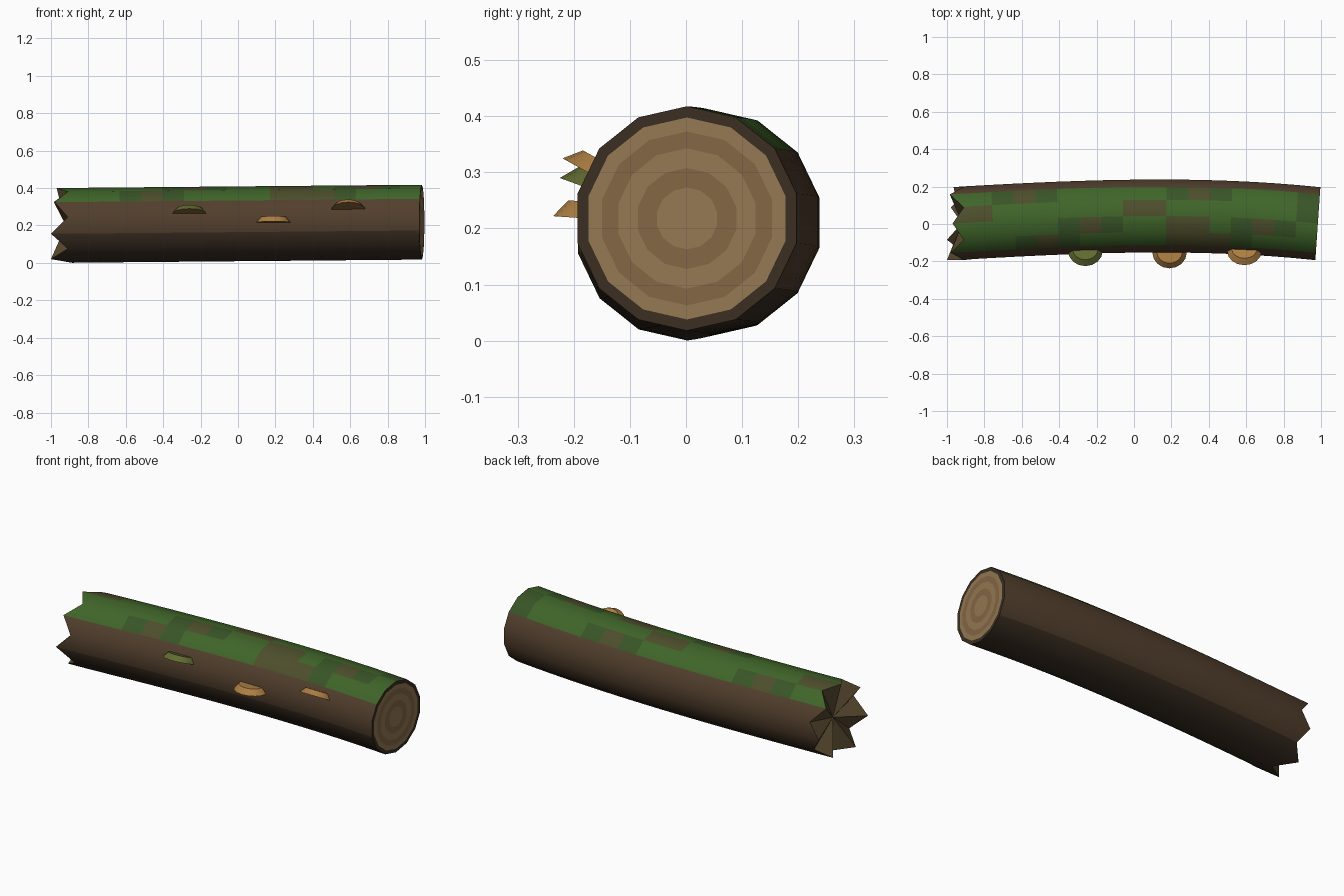
import bpy, bmesh
from math import sin, cos, pi, radians
from mathutils import Vector

if "Cube" in bpy.data.objects:
    bpy.data.objects.remove(bpy.data.objects["Cube"])

def material(name, rgb):
    m = bpy.data.materials.new(name)
    m.diffuse_color = (*rgb, 1)
    m.use_nodes = True
    m.node_tree.nodes["Principled BSDF"].inputs["Base Color"].default_value = m.diffuse_color
    return m

BARK, DARK, MOSS, MOSS2, MIX, WOOD, WOOD2, ROT = range(8)
log_mats = [material(n, c) for n, c in [
    ("bark", (.085, .05, .026)), ("dark_bark", (.042, .027, .016)),
    ("moss", (.05, .13, .022)), ("deep_moss", (.04, .09, .02)),
    ("mossy_bark", (.075, .075, .025)), ("wood", (.30, .19, .085)),
    ("wood_ring", (.23, .135, .06)), ("rotten_wood", (.10, .07, .03))]]
fungus_mat = material("fungus", (.42, .21, .055))
rim_mat = material("fungus_rim", (.27, .14, .04))
green_mat = material("mossy_fungus", (.12, .15, .03))

SIDES, SEGS, R = 14, 16, .2

def centre(x):
    # gentle sideways bow, rising slightly to the right
    return Vector((x, .042 * (1 - x * x) + .012 * x * (1 - x * x), .209 + .009 * x))

def ring_point(x, i, r=R):
    a = 2 * pi * i / SIDES          # 0 = top, increasing towards the front
    p = centre(x) + Vector((0, -sin(a) * r, cos(a) * r))
    p.x += .07 * x * (p.y - centre(x).y)
    return p

def finish(bm, name, mats):
    bmesh.ops.recalc_face_normals(bm, faces=bm.faces)
    me = bpy.data.meshes.new(name)
    bm.to_mesh(me)
    bm.free()
    for m in mats:
        me.materials.append(m)
    ob = bpy.data.objects.new(name, me)
    bpy.context.collection.objects.link(ob)
    bpy.ops.object.select_all(action='DESELECT')
    ob.select_set(True)
    bpy.context.view_layer.objects.active = ob
    bpy.ops.object.shade_smooth_by_angle(angle=radians(30))
    return ob

def bark_colour(x, i):
    # moss lies on the upper four strips, broken by bare patches
    k = (i + SIDES // 2) % SIDES - SIDES // 2      # -2..1 is the top
    if -2 <= k <= 1:
        w = sin(x * 7.3 + k * 1.9) + .7 * sin(x * 13 - k * 2.6 + 1)
        if (.22 < x < .45 and k >= 0) or w < -1.15:
            return MIX
        return MOSS2 if w < -.2 else MOSS
    return DARK if k >= 4 or k <= -6 else BARK

# log body: bowed tube with a broken left rim
bm = bmesh.new()
spikes = {0: -.97, 2: -.98, 4: -1, 6: -1, 8: -.98, 10: -.965, 12: -.985}
rings = []
for s in range(SEGS + 1):
    x = -.87 + s * 1.853 / SEGS
    rings.append([bm.verts.new(ring_point(x, i)) for i in range(SIDES)])
rim = []
for i in range(SIDES):
    p = ring_point(-.96, i)
    p.x = spikes.get(i, -.885 if i == 7 else -.91)
    rim.append(bm.verts.new(p))
rings.insert(0, rim)

def bridge(a, b, colour):
    for i in range(SIDES):
        j = (i + 1) % SIDES
        f = bm.faces.new((a[i], a[j], b[j], b[i]))
        f.material_index = colour(i)

for a, b in zip(rings, rings[1:]):
    x = (a[1].co.x + b[1].co.x) / 2
    bridge(a, b, lambda i: bark_colour(x, i))

# broken end: splinters folding in to a hollow centre
tip = bm.verts.new(centre(-.92))
for i in range(SIDES):
    f = bm.faces.new((rim[i], rim[(i + 1) % SIDES], tip))
    f.material_index = ROT

# sawn end: bark rim and growth rings
prev = rings[-1]
for r, m in ((.18, DARK), (.155, WOOD), (.125, WOOD2), (.09, WOOD), (.055, WOOD2)):
    cur = [bm.verts.new(ring_point(.983, i, r)) for i in range(SIDES)]
    bridge(prev, cur, lambda i: m)
    prev = cur
bm.faces.new(prev).material_index = WOOD
finish(bm, "log", log_mats)

# shelf fungi: half discs, wider below, growing outward from the front
def shelf_fungus(name, x, y, z, tilt, top_mat):
    a = radians(tilt)
    out, up = Vector((0, -cos(a), sin(a))), Vector((0, sin(a), cos(a)))
    base = Vector((x, y, z)) - out * .085
    bm = bmesh.new()
    n, loops = 8, []
    for w, d, h in ((.092, .085, 0), (.068, .06, .03)):
        pts = [(w, -.04)] + [(w * cos(pi * k / n), d * sin(pi * k / n))
                             for k in range(n + 1)] + [(-w, -.04)]
        loops.append([bm.verts.new(base + Vector((px, 0, 0)) + out * po + up * h)
                      for px, po in pts])
    lo, hi = loops
    for i in range(len(lo)):
        j = (i + 1) % len(lo)
        bm.faces.new((lo[i], lo[j], hi[j], hi[i]))
    bm.faces.new(hi)
    bm.faces.new(lo).material_index = 1
    finish(bm, name, [top_mat, rim_mat])

shelf_fungus("fungus_left", -.26, -.225, .29, 20, green_mat)
shelf_fungus("fungus_middle", .19, -.237, .222, 4, fungus_mat)
shelf_fungus("fungus_right", .59, -.22, .325, 29, fungus_mat)
